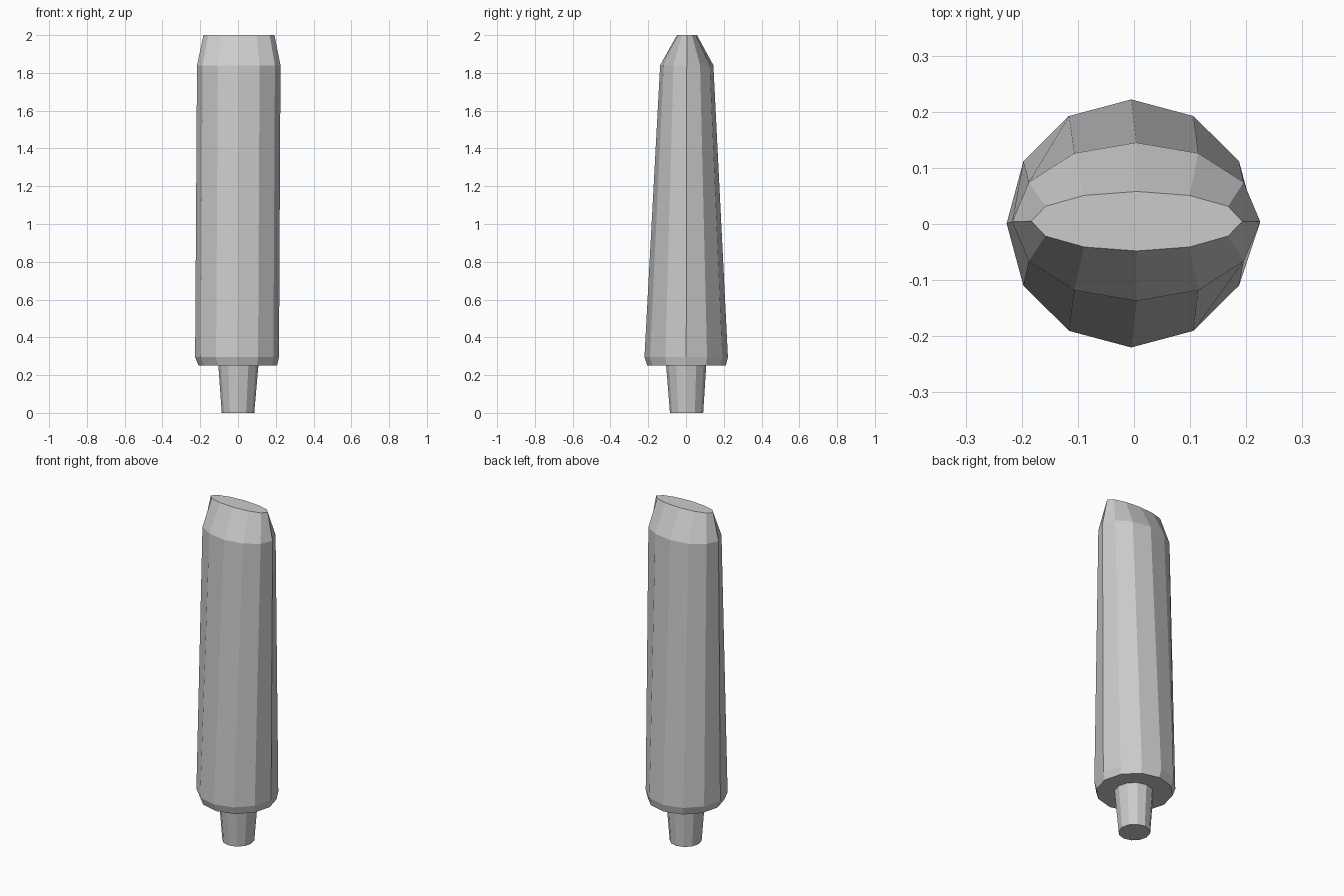
import bpy, bmesh
from math import cos, sin, pi

if "Cube" in bpy.data.objects:
    bpy.data.objects.remove(bpy.data.objects["Cube"])

SIDES = 12


def loft(name, rings):
    """Skin a stack of 12-sided ellipses given as (z, cx, cy, rx, ry)."""
    bm = bmesh.new()
    loops = []
    for z, cx, cy, rx, ry in rings:
        loops.append([bm.verts.new((cx + rx * cos(2 * pi * i / SIDES),
                                    cy + ry * sin(2 * pi * i / SIDES), z))
                      for i in range(SIDES)])
    for lo, hi in zip(loops, loops[1:]):
        for i in range(SIDES):
            j = (i + 1) % SIDES
            bm.faces.new((lo[i], lo[j], hi[j], hi[i]))
    bm.faces.new(loops[0][::-1])
    bm.faces.new(loops[-1])
    bmesh.ops.recalc_face_normals(bm, faces=bm.faces)
    mesh = bpy.data.meshes.new(name)
    bm.to_mesh(mesh)
    bm.free()
    obj = bpy.data.objects.new(name, mesh)
    bpy.context.collection.objects.link(obj)
    return obj


# Tube: round at the base, flattening to a crimped end
loft("tube_body", [
    (0.25, -0.001, 0.003, 0.208, 0.208),
    (0.295, -0.005, 0.001, 0.222, 0.221),
    (1.84, 0.004, 0.004, 0.221, 0.141),
    (2.00, 0.005, 0.005, 0.188, 0.053),
])

# Tapered cap the tube stands on
loft("cap", [
    (0.00, 0.0, 0.003, 0.086, 0.088),
    (0.25, 0.002, 0.001, 0.106, 0.106),
])
